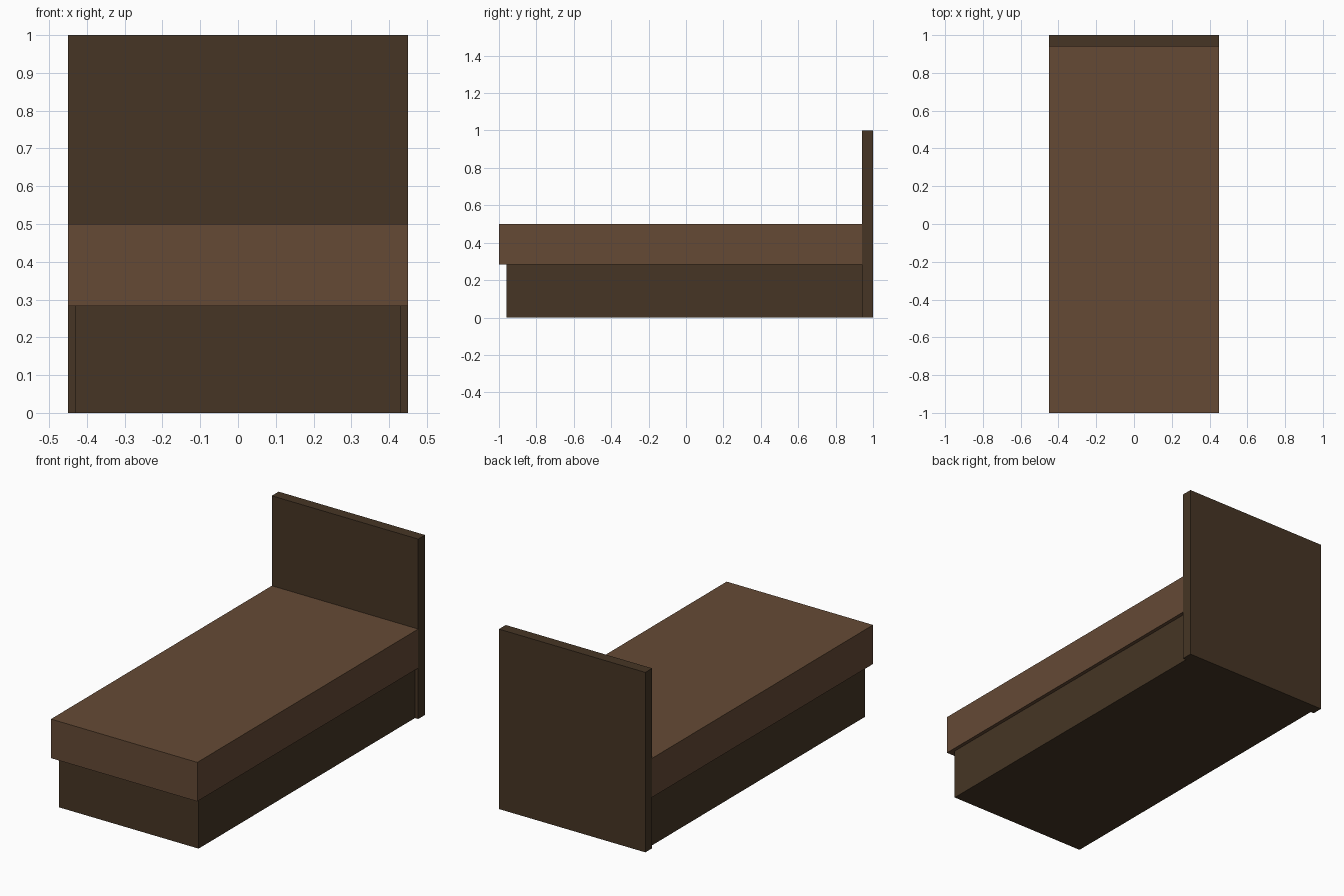
import bpy

cube = bpy.data.objects.get("Cube")
if cube:
    bpy.data.objects.remove(cube, do_unlink=True)


def make_material(name, rgb):
    mat = bpy.data.materials.new(name)
    mat.use_nodes = True
    color = (*rgb, 1.0)
    mat.diffuse_color = color
    bsdf = next(n for n in mat.node_tree.nodes if n.type == 'BSDF_PRINCIPLED')
    bsdf.inputs["Base Color"].default_value = color
    return mat


def box(name, low, high, mat):
    """Axis-aligned box between two corners."""
    center = [(a + b) / 2 for a, b in zip(low, high)]
    bpy.ops.mesh.primitive_cube_add(size=1, location=center)
    obj = bpy.context.object
    obj.name = name
    obj.scale = [b - a for a, b in zip(low, high)]
    bpy.ops.object.transform_apply(location=False, rotation=False, scale=True)
    obj.data.materials.append(mat)
    return obj


dark_wood = make_material("dark wood", (0.061, 0.036, 0.018))
brown_fabric = make_material("brown fabric", (0.130, 0.068, 0.036))

HALF_WIDTH = 0.45
BOARD_FRONT = 0.94   # front face of the headboard
BASE_TOP = 0.283     # where the mattress rests

# Upright headboard at the back
box("headboard", (-HALF_WIDTH, BOARD_FRONT, 0), (HALF_WIDTH, 1, 1), dark_wood)

# Base, set in from the mattress at the sides and foot
box("bed_base", (-0.43, -0.96, 0), (0.43, BOARD_FRONT, BASE_TOP), dark_wood)

# Mattress, flush with the headboard's sides
box("mattress", (-HALF_WIDTH, -1, BASE_TOP), (HALF_WIDTH, BOARD_FRONT, 0.5), brown_fabric)
